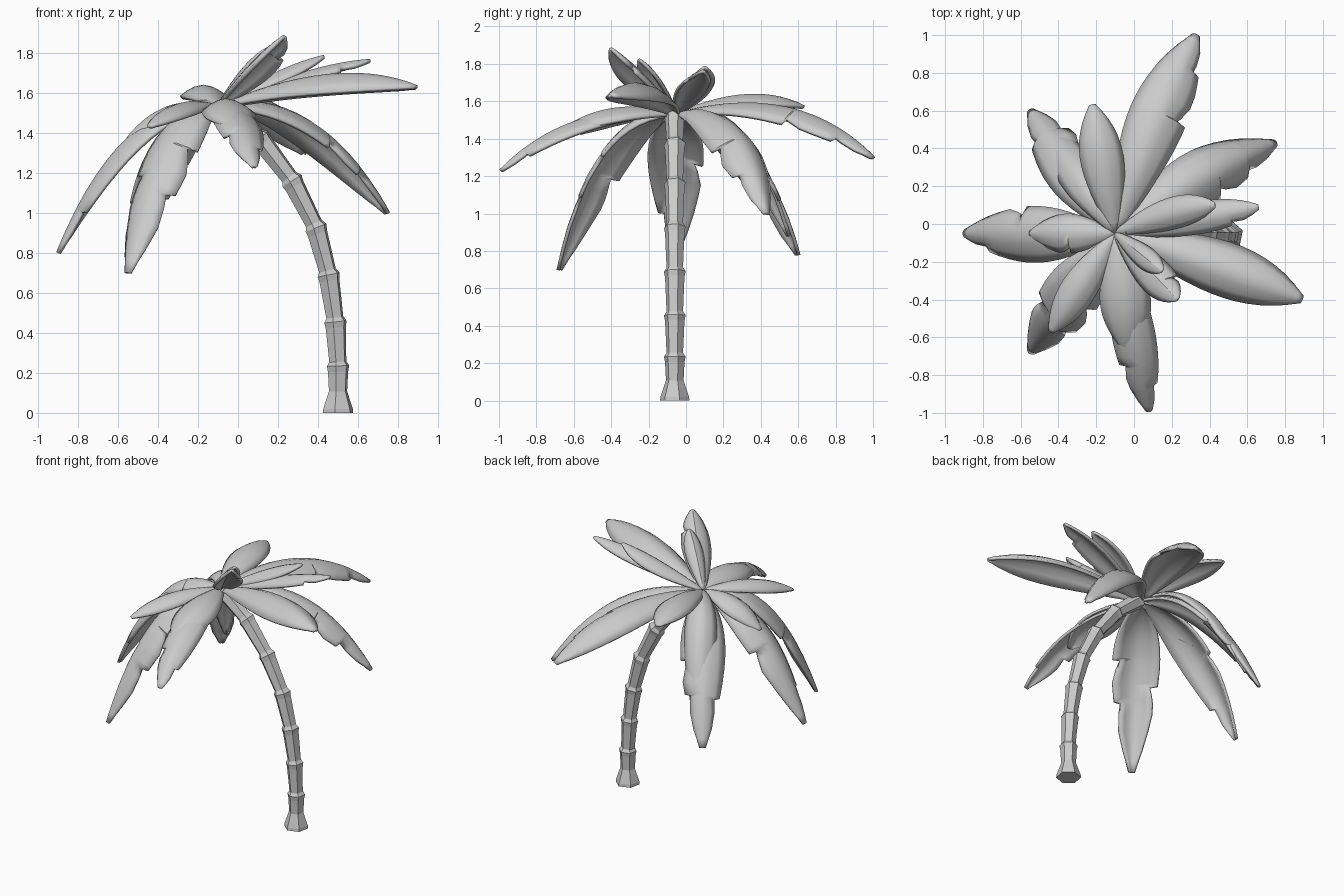
import bpy, bmesh, math
from mathutils import Vector

cube = bpy.data.objects.get("Cube")
if cube:
    bpy.data.objects.remove(cube)

grey = bpy.data.materials.new("plain grey")
grey.use_nodes = True
grey.diffuse_color = (0.6, 0.6, 0.6, 1)
grey.node_tree.nodes["Principled BSDF"].inputs["Base Color"].default_value = (0.6, 0.6, 0.6, 1)

UP = Vector((0, 0, 1))
CROWN = Vector((-0.1, -0.05, 1.53))


def finish(name, bm):
    bmesh.ops.recalc_face_normals(bm, faces=bm.faces)
    mesh = bpy.data.meshes.new(name)
    bm.to_mesh(mesh)
    bm.free()
    obj = bpy.data.objects.new(name, mesh)
    bpy.context.collection.objects.link(obj)
    mesh.materials.append(grey)
    return obj


# Trunk: a leaning stack of flared segments
def build_trunk():
    joints = [(0.5, 0), (0.5, 0.235), (0.487, 0.455), (0.453, 0.69), (0.39, 0.925),
              (0.27, 1.16), (0.11, 1.37), (-0.08, 1.53)]
    pts = [Vector((x, -0.06, z)) for x, z in joints]
    bm = bmesh.new()
    rings = []

    def ring(center, axis, radius):
        side = Vector((0, 1, 0))
        other = side.cross(axis)
        rings.append([bm.verts.new(center + radius * (side * math.cos(a) + other * math.sin(a)))
                      for a in (math.tau * k / 6 + 0.2 for k in range(6))])

    for i in range(len(pts) - 1):
        a, b = pts[i], pts[i + 1]
        after = pts[min(i + 2, len(pts) - 1)]
        axis = (b - a).normalized()
        tilt = (after - a).normalized()
        if i == 0:
            ring(a, UP, 0.08)
            ring(a + UP * 0.02, UP, 0.078)
            ring(a.lerp(b, 0.46), axis, 0.048)
        else:
            ring(a.lerp(b, 0.09), axis, 0.045)
        ring(b - axis * 0.03, tilt, 0.053)
        ring(b, tilt, 0.059)
    for low, high in zip(rings, rings[1:]):
        for k in range(6):
            bm.faces.new((low[k], low[(k + 1) % 6], high[(k + 1) % 6], high[k]))
    bm.faces.new(rings[0])
    bm.faces.new(rings[-1])
    finish("trunk", bm)


# Frond outline: broad towards the end, with torn notches that step in and widen back out
def outline(t, notches):
    w = max(0.04, math.sin(math.pi * min(t, 1) ** 1.12)) ** 0.68
    for n in notches:
        if n <= t < n + 0.11:
            w *= 0.68 + 0.32 * (t - n) / 0.11
    return w


# Frond: arched, cambered blade along a curve from the crown
def build_frond(name, tip, lift, width, bow=0, left=(), right=(), camber=0.5):
    tip = Vector(tip)
    flat = Vector((tip.x - CROWN.x, tip.y - CROWN.y, 0)).normalized()
    side = UP.cross(flat)
    mid = CROWN.lerp(tip, 0.6) + side * bow
    mid.z = lift
    stops = {k / 14 for k in range(15)} | {0.965}
    for n in (*left, *right):
        stops |= {n - 0.004, n + 0.001}
    bm = bmesh.new()
    rows = []
    for t in sorted(stops):
        pos = CROWN * (1 - t) ** 2 + mid * 2 * t * (1 - t) + tip * t * t
        tangent = ((mid - CROWN) * (1 - t) + (tip - mid) * t).normalized()
        across = (side - tangent * side.dot(tangent)).normalized()
        normal = tangent.cross(across)
        row = []
        for s in (-1, -0.67, -0.33, 0, 0.33, 0.67, 1):
            half = width / 2 * outline(t, left if s > 0 else right)
            drop = camber * half * abs(s) ** 1.7
            row.append(bm.verts.new(pos + across * half * s - normal * drop))
        rows.append(row)
    for a, b in zip(rows, rows[1:]):
        for k in range(len(a) - 1):
            bm.faces.new((a[k], a[k + 1], b[k + 1], b[k]))
    obj = finish(name, bm)
    solid = obj.modifiers.new("thickness", 'SOLIDIFY')
    solid.thickness = 0.018
    solid.offset = 0
    bpy.ops.object.select_all(action='DESELECT')
    obj.select_set(True)
    bpy.context.view_layer.objects.active = obj
    bpy.ops.object.shade_smooth_by_angle(angle=math.radians(35))


build_trunk()

# Long lower fronds
build_frond("back_frond", (0.33, 1.0, 1.3), 1.71, 0.3, 0.05, right=(0.55, 0.82))
build_frond("back_left_frond", (0.75, 0.43, 1.0), 1.65, 0.29, 0.07, right=(0.6, 0.8), camber=0.65)
build_frond("left_frond", (0.89, -0.4, 1.63), 1.79, 0.28, 0.03, camber=0.65)
build_frond("front_frond", (0.08, -0.99, 1.23), 1.61, 0.22, -0.01, (0.85,), (0.7,))
build_frond("front_right_frond", (-0.55, -0.68, 0.7), 1.62, 0.3, 0, (0.52, 0.74), (0.66,))
build_frond("right_frond", (-0.9, -0.05, 0.8), 1.59, 0.29, 0.01, (0.85,), (0.6,))
build_frond("back_right_frond", (-0.55, 0.6, 0.78), 1.58, 0.28, 0, (0.8,), (0.6, 0.78))

# Short upper fronds
build_frond("upper_back_frond", (-0.22, 0.63, 1.57), 1.71, 0.22)
build_frond("upper_left_frond", (0.66, 0.09, 1.76), 1.74, 0.16, right=(0.75,))
build_frond("small_left_frond", (0.43, 0.1, 1.78), 1.73, 0.16, 0.04)
build_frond("upper_right_frond", (-0.55, -0.05, 1.37), 1.6, 0.2, left=(0.5,))
build_frond("upper_front_right_frond", (-0.44, -0.57, 1.43), 1.6, 0.18)
build_frond("upper_front_frond", (-0.03, -0.68, 1.43), 1.63, 0.26, 0.03)
build_frond("top_frond", (0.23, -0.4, 1.88), 1.78, 0.18, left=(0.7,), camber=0.7)
build_frond("small_top_frond", (0.15, -0.25, 1.82), 1.77, 0.11, camber=0.7)
build_frond("upper_back_right_frond", (-0.48, 0.55, 0.88), 1.69, 0.2, camber=0.6)
